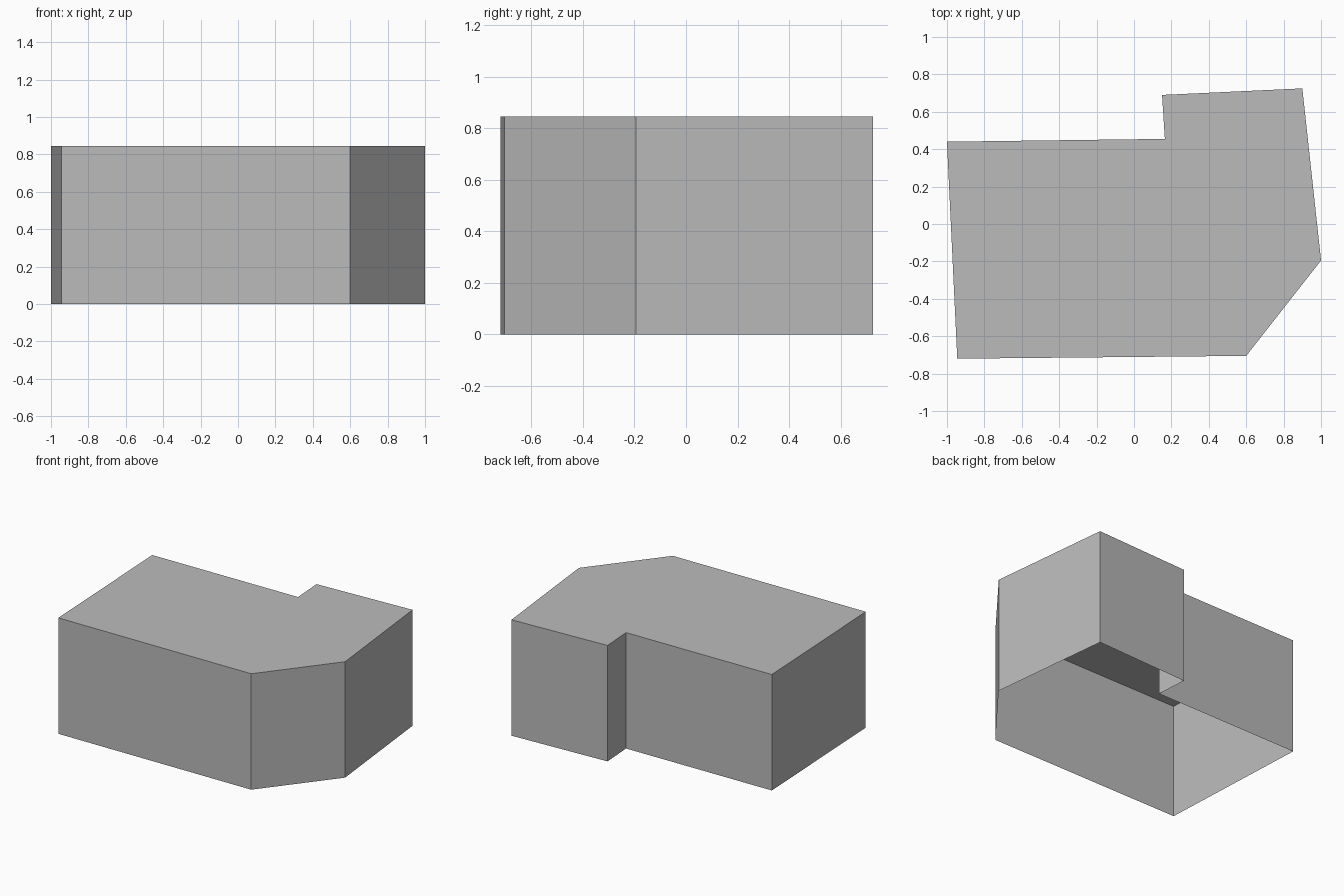
import bpy
import bmesh

if "Cube" in bpy.data.objects:
    bpy.data.objects.remove(bpy.data.objects["Cube"])

HEIGHT = 0.845
ROOF_THICKNESS = 0.01

# Footprint corners, counter-clockwise
FOOTPRINT = [(-0.945, -0.72), (0.60, -0.705), (1.0, -0.195), (0.90, 0.725),
             (0.15, 0.69), (0.165, 0.455), (-1.0, 0.44)]

grey = bpy.data.materials.new("plain grey")
grey.diffuse_color = (0.5, 0.5, 0.5, 1)
grey.use_nodes = True
grey.node_tree.nodes["Principled BSDF"].inputs["Base Color"].default_value = grey.diffuse_color


def extrude_footprint(name, z0, z1, capped):
    """Raise the footprint from z0 to z1, with or without end caps."""
    bm = bmesh.new()
    low = [bm.verts.new((x, y, z0)) for x, y in FOOTPRINT]
    high = [bm.verts.new((x, y, z1)) for x, y in FOOTPRINT]
    n = len(FOOTPRINT)
    for i in range(n):
        j = (i + 1) % n
        bm.faces.new((low[i], low[j], high[j], high[i]))
    if capped:
        bm.faces.new(high)
        bm.faces.new(low[::-1])
    mesh = bpy.data.meshes.new(name)
    bm.to_mesh(mesh)
    bm.free()
    mesh.materials.append(grey)
    obj = bpy.data.objects.new(name, mesh)
    bpy.context.collection.objects.link(obj)
    return obj


# Thin walls, open underneath
extrude_footprint("walls", 0, HEIGHT - ROOF_THICKNESS, False)

# Thin flat roof slab
extrude_footprint("roof", HEIGHT - ROOF_THICKNESS, HEIGHT, True)
